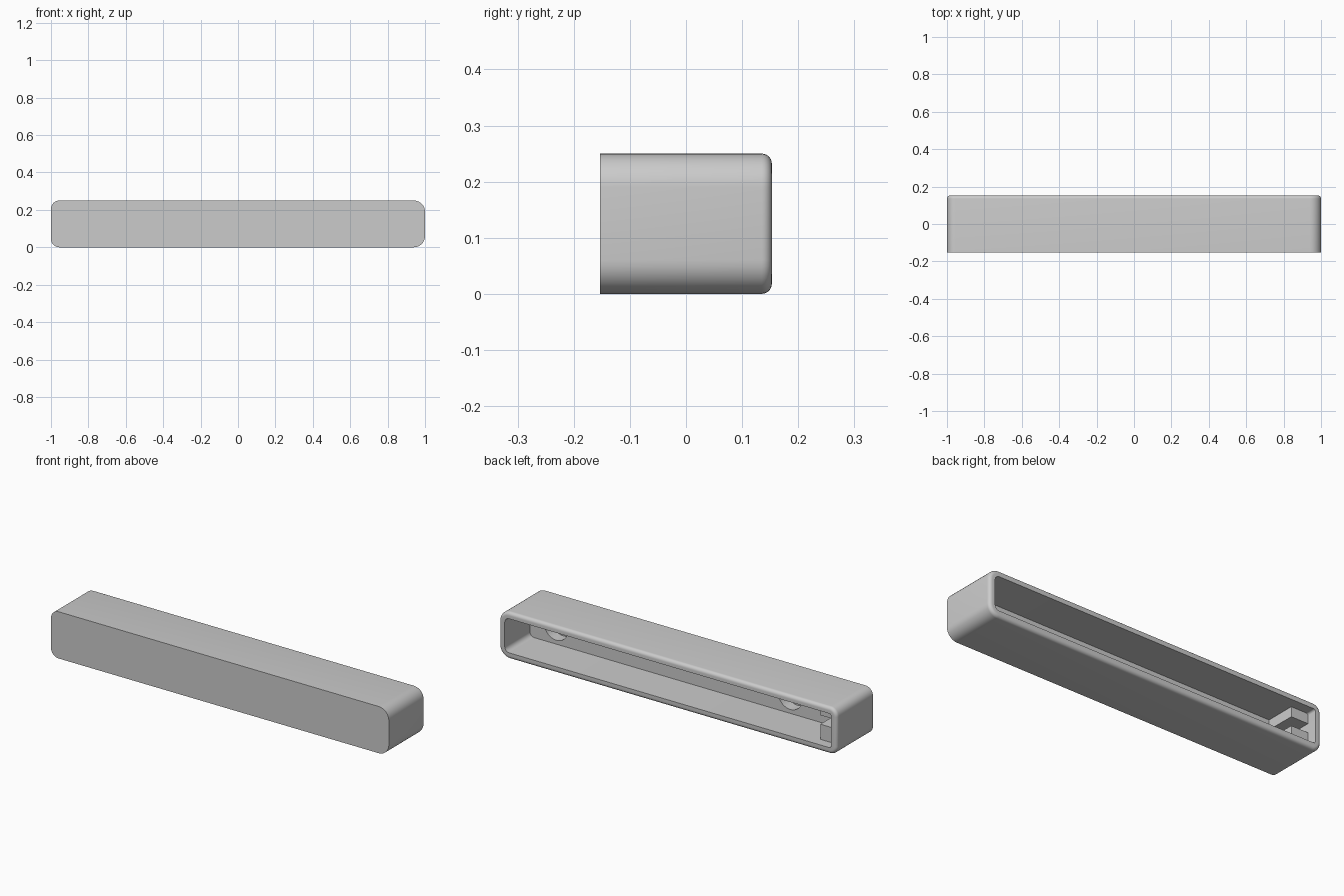
import bpy, bmesh, math

if "Cube" in bpy.data.objects:
    bpy.data.objects.remove(bpy.data.objects["Cube"])

HALF_X, HEIGHT, HALF_Y = 1.0, 0.25, 0.153
R_RIGHT, R_LEFT = 0.06, 0.045      # corner radii at the +x and -x ends
FILLET, WALL, POCKET_Y = 0.018, 0.034, -0.06
STEPS = 8

grey = bpy.data.materials.new("light grey")
grey.use_nodes = True
grey.diffuse_color = (0.6, 0.6, 0.6, 1)
grey.node_tree.nodes["Principled BSDF"].inputs["Base Color"].default_value = (0.6, 0.6, 0.6, 1)


def make_object(name, bm):
    bmesh.ops.recalc_face_normals(bm, faces=bm.faces)
    mesh = bpy.data.meshes.new(name)
    bm.to_mesh(mesh)
    bm.free()
    mesh.materials.append(grey)
    obj = bpy.data.objects.new(name, mesh)
    bpy.context.collection.objects.link(obj)
    return obj


def ring(bm, inset, y):
    """Rounded rectangle in the xz plane, inset from the outer outline."""
    verts = []
    for k, (sx, sz) in enumerate([(1, 1), (-1, 1), (-1, -1), (1, -1)]):
        r = max((R_RIGHT if sx > 0 else R_LEFT) - inset, 0.01)
        cx = sx * (HALF_X - inset - r)
        cz = HEIGHT / 2 + sz * (HEIGHT / 2 - inset - r)
        for i in range(STEPS + 1):
            a = math.pi / 2 * (k + i / STEPS)
            verts.append(bm.verts.new((cx + r * math.cos(a), y, cz + r * math.sin(a))))
    return verts


def box(name, x0, x1, y0, y1, z0, z1):
    bm = bmesh.new()
    bmesh.ops.create_cube(bm, size=1)
    for v in bm.verts:
        v.co = ((x0 + x1) / 2 + v.co.x * (x1 - x0),
                (y0 + y1) / 2 + v.co.y * (y1 - y0),
                (z0 + z1) / 2 + v.co.z * (z1 - z0))
    return make_object(name, bm)


# Hollow body: rings from the flat front, over the filleted rim, into the pocket
sections = [(0, -HALF_Y)]
for i in range(7):
    a = math.pi / 2 * i / 6
    sections.append((FILLET * (1 - math.cos(a)), HALF_Y - FILLET + FILLET * math.sin(a)))
sections += [(WALL, HALF_Y), (WALL, POCKET_Y)]

bm = bmesh.new()
rings = [ring(bm, inset, y) for inset, y in sections]
for a, b in zip(rings, rings[1:]):
    n = len(a)
    for i in range(n):
        bm.faces.new((a[i], a[(i + 1) % n], b[(i + 1) % n], b[i]))
bm.faces.new(rings[0])
bm.faces.new(rings[-1])
body = make_object("hollow_body", bm)

# Round blind holes in the pocket's inner wall
bpy.context.view_layer.objects.active = body
for x in (0.81, -0.575):
    bpy.ops.mesh.primitive_cylinder_add(
        vertices=48, radius=0.07, depth=0.12,
        location=(x, POCKET_Y, HEIGHT / 2), rotation=(math.pi / 2, 0, 0))
    cutter = bpy.context.object
    bpy.context.view_layer.objects.active = body
    mod = body.modifiers.new("hole", "BOOLEAN")
    mod.operation = "DIFFERENCE"
    mod.solver = "EXACT"
    mod.object = cutter
    bpy.ops.object.modifier_apply(modifier=mod.name)
    bpy.data.objects.remove(cutter)

bpy.ops.object.select_all(action="DESELECT")
body.select_set(True)
bpy.ops.object.shade_smooth_by_angle(angle=math.radians(30))

# Slotted end block: two bars with a gap between them
for name, z0, z1 in (("end_block_lower", 0.03, 0.115), ("end_block_upper", 0.163, 0.22)):
    box(name, -0.975, -0.865, POCKET_Y - 0.005, 0.10, z0, z1)
